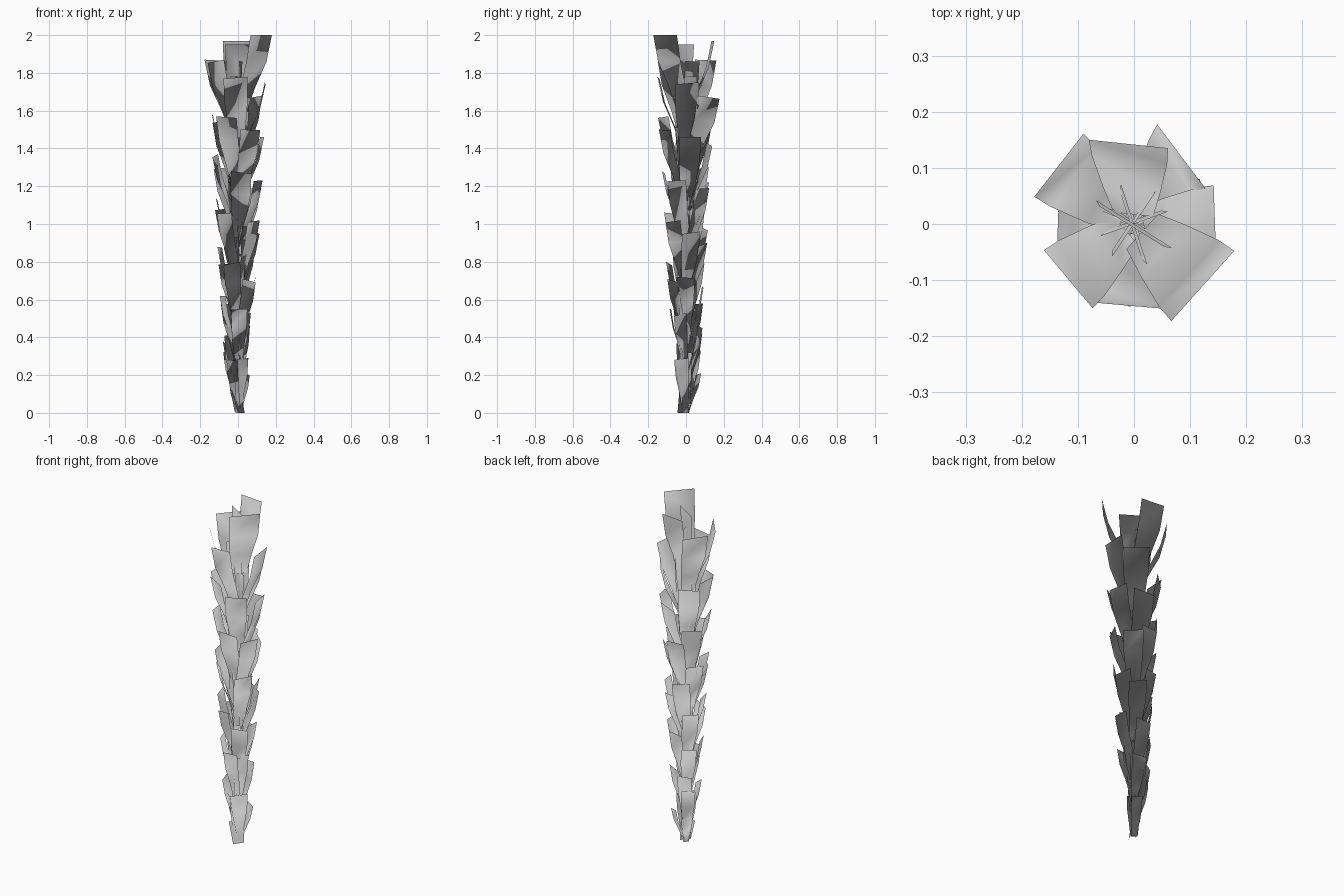
import bpy, random
from math import radians, cos, sin
from mathutils import Vector

if "Cube" in bpy.data.objects:
    bpy.data.objects.remove(bpy.data.objects["Cube"])

random.seed(4)

def strip(name, rows):
    """Thin bent strip (rows of left/right points), shaded as foliage with upward normals."""
    verts = [p for row in rows for p in row]
    faces = [(2*i, 2*i + 1, 2*i + 3, 2*i + 2) for i in range(len(rows) - 1)]
    me = bpy.data.meshes.new(name)
    me.from_pydata([tuple(v) for v in verts], [], faces)
    for p in me.polygons:
        p.use_smooth = True
    normals = [Vector((random.uniform(-0.35, 0.35), random.uniform(-0.35, 0.35), 1)).normalized()
               for v in verts]
    me.normals_split_custom_set_from_vertices([tuple(n) for n in normals])
    ob = bpy.data.objects.new(name, me)
    bpy.context.collection.objects.link(ob)
    return ob

def outer_leaf(top, az, radius=None, width=None, yaw=0):
    """Leaf that starts at the stem, widens and leans outward to its square tip."""
    r = radius or 0.055 + 0.051 * top
    w = width or 0.065 + 0.036 * top
    length = min(top, 0.25 + 0.08 * top)
    a, b = radians(az), radians(az + yaw)
    out, side = Vector((cos(a), sin(a), 0)), Vector((-sin(b), cos(b), 0))
    skew = 0 if top > 1.9 else random.uniform(-0.02, 0.02)
    rows = []
    for t, rr, ww in ((0, 0.12, 0.5), (0.33, 0.42, 0.72), (0.66, 0.8, 0.95), (1, 1, 1)):
        c = out * (r * rr) + Vector((0, 0, top - length * (1 - t)))
        h = side * (w * ww / 2) + Vector((0, 0, skew * t / 2))
        c.z -= abs(skew) * t / 2
        rows.append((c - h, c + h))
    strip("outer_leaf", rows)

def inner_blade(top, az, width):
    """Near-vertical blade crossing the middle of the stalk."""
    a = radians(az)
    d, n = Vector((cos(a), sin(a), 0)), Vector((-sin(a), cos(a), 0))
    length = min(top, 0.25 + 0.07 * top)
    rows = []
    for t, ww, off in ((0, 0.5, -0.004), (0.5, 0.85, 0.006), (1, 1, 0)):
        c = n * off + Vector((0, 0, top - length * (1 - t)))
        rows.append((c - d * width * ww / 2, c + d * width * ww / 2))
    strip("inner_blade", rows)

# crown leaves
outer_leaf(2.0, -42, 0.165, 0.168)
outer_leaf(1.97, 94, 0.143, 0.142, -10)
outer_leaf(1.87, 220, 0.153, 0.135)
outer_leaf(1.87, 142, 0.17, 0.142)
outer_leaf(1.68, 55, 0.147, 0.143, -18)

# lower leaves, height of tip and direction, by side of the stalk
sides = (
    # front
    (1.78, 265), (1.57, 243), (1.50, 300), (1.28, 278), (1.06, 228),
    (0.80, 250), (0.55, 275),
    # right
    (1.75, 2), (1.46, 10), (1.23, 335), (1.19, 48), (1.02, 320),
    (0.96, 15), (0.72, 0), (0.71, 310), (0.46, 72),
    # back
    (1.43, 75), (1.22, 95), (0.90, 62), (0.98, 110), (0.67, 85), (0.42, 120),
    # left
    (1.55, 132), (1.58, 178), (1.37, 195), (1.30, 140), (1.08, 150), (1.14, 185),
    (0.88, 195), (0.79, 140), (0.62, 200), (0.58, 135), (0.38, 190), (0.33, 135))
for top, az in sides:
    outer_leaf(top, az)

# small tight leaves at the foot
outer_leaf(0.53, 325, 0.055, 0.08)
outer_leaf(0.29, 315, 0.03, 0.095)
outer_leaf(0.28, 230, 0.05, 0.075)
outer_leaf(0.21, 62, 0.075, 0.06)
outer_leaf(0.16, 135, 0.035, 0.06)

# inner blades down the stalk
inner_blade(1.95, 148, 0.16)
inner_blade(1.86, 108, 0.15)
inner_blade(1.78, 56, 0.14)
for i in range(17):
    z = 1.68 - i * 0.085
    inner_blade(z, 20 + i * 137.5, 0.06 + 0.04 * z)

# stub at the foot of the stalk
strip("stem_foot", [(Vector((0.0, -0.045, 0)), Vector((0.035, 0.005, 0))),
                    (Vector((-0.035, -0.035, 0.12)), Vector((0.015, 0.03, 0.12)))])
